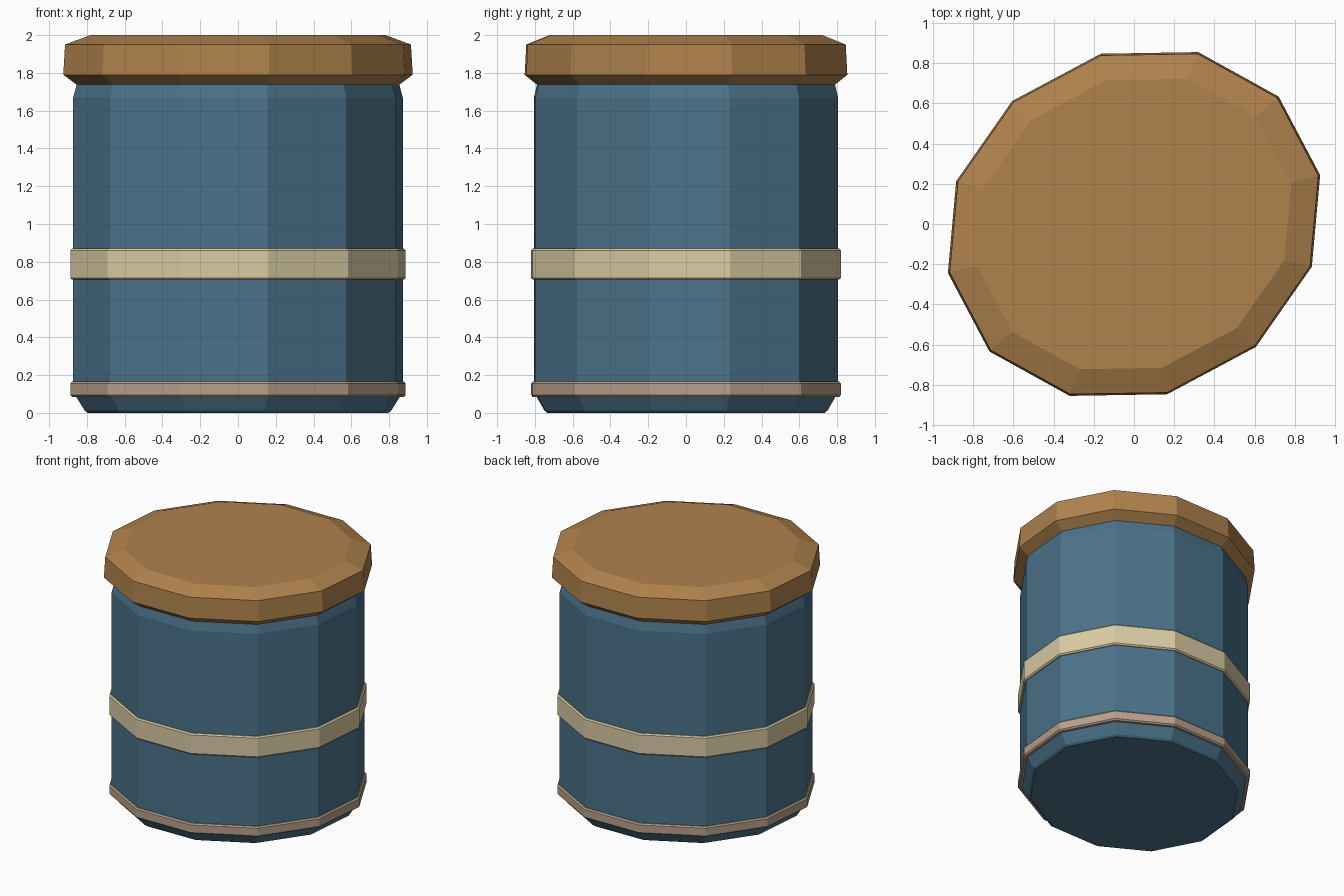
import bpy
import bmesh
from math import cos, sin, pi

if "Cube" in bpy.data.objects:
    bpy.data.objects.remove(bpy.data.objects["Cube"], do_unlink=True)

SIDES = 12
# Skewed oval plan: the two conjugate radii of the lid rim
U = (0.925, 0.243)
V = (-0.165, 0.846)


def material(name, rgb):
    mat = bpy.data.materials.new(name)
    mat.use_nodes = True
    colour = (*rgb, 1.0)
    mat.diffuse_color = colour
    mat.node_tree.nodes["Principled BSDF"].inputs["Base Color"].default_value = colour
    return mat


def oval_part(name, profile, mat, capped=True):
    """Sweep a (scale, height) profile round the oval; close it with caps or into a ring."""
    bm = bmesh.new()
    rings = []
    for s, z in profile:
        ring = []
        for k in range(SIDES):
            c, d = s * cos(2 * pi * k / SIDES), s * sin(2 * pi * k / SIDES)
            ring.append(bm.verts.new((U[0] * c + V[0] * d, U[1] * c + V[1] * d, z)))
        rings.append(ring)
    pairs = list(zip(rings, rings[1:]))
    if capped:
        bm.faces.new(rings[0])
        bm.faces.new(rings[-1])
    else:
        pairs.append((rings[-1], rings[0]))
    for low, high in pairs:
        for k in range(SIDES):
            n = (k + 1) % SIDES
            bm.faces.new((low[k], low[n], high[n], high[k]))
    bmesh.ops.recalc_face_normals(bm, faces=bm.faces)
    mesh = bpy.data.meshes.new(name)
    bm.to_mesh(mesh)
    bm.free()
    mesh.materials.append(mat)
    obj = bpy.data.objects.new(name, mesh)
    bpy.context.collection.objects.link(obj)
    return obj


def band(name, bottom, top, mat):
    """Thin hoop with softened outer edges."""
    inner, outer, b = 0.93, 0.96, 0.01
    profile = [(inner, bottom), (outer - b, bottom), (outer, bottom + b),
               (outer, top - b), (outer - b, top), (inner, top)]
    return oval_part(name, profile, mat, capped=False)


blue = material("slate_blue", (0.07, 0.17, 0.255))
brown = material("wood_brown", (0.43, 0.223, 0.073))
cream = material("cream", (0.70, 0.60, 0.37))
tan = material("dusty_tan", (0.48, 0.35, 0.26))

# Jar body with chamfered foot and shoulder
oval_part("jar_body", [(0.86, 0), (0.877, 0.012), (0.943, 0.11),
                       (0.943, 1.67), (0.92, 1.75)], blue)

# Overhanging lid
oval_part("lid", [(0.92, 1.735), (1.0, 1.79), (0.99, 1.95), (0.845, 2.0)], brown)

# Hoops
band("middle_band", 0.705, 0.87, cream)
band("foot_band", 0.085, 0.165, tan)
